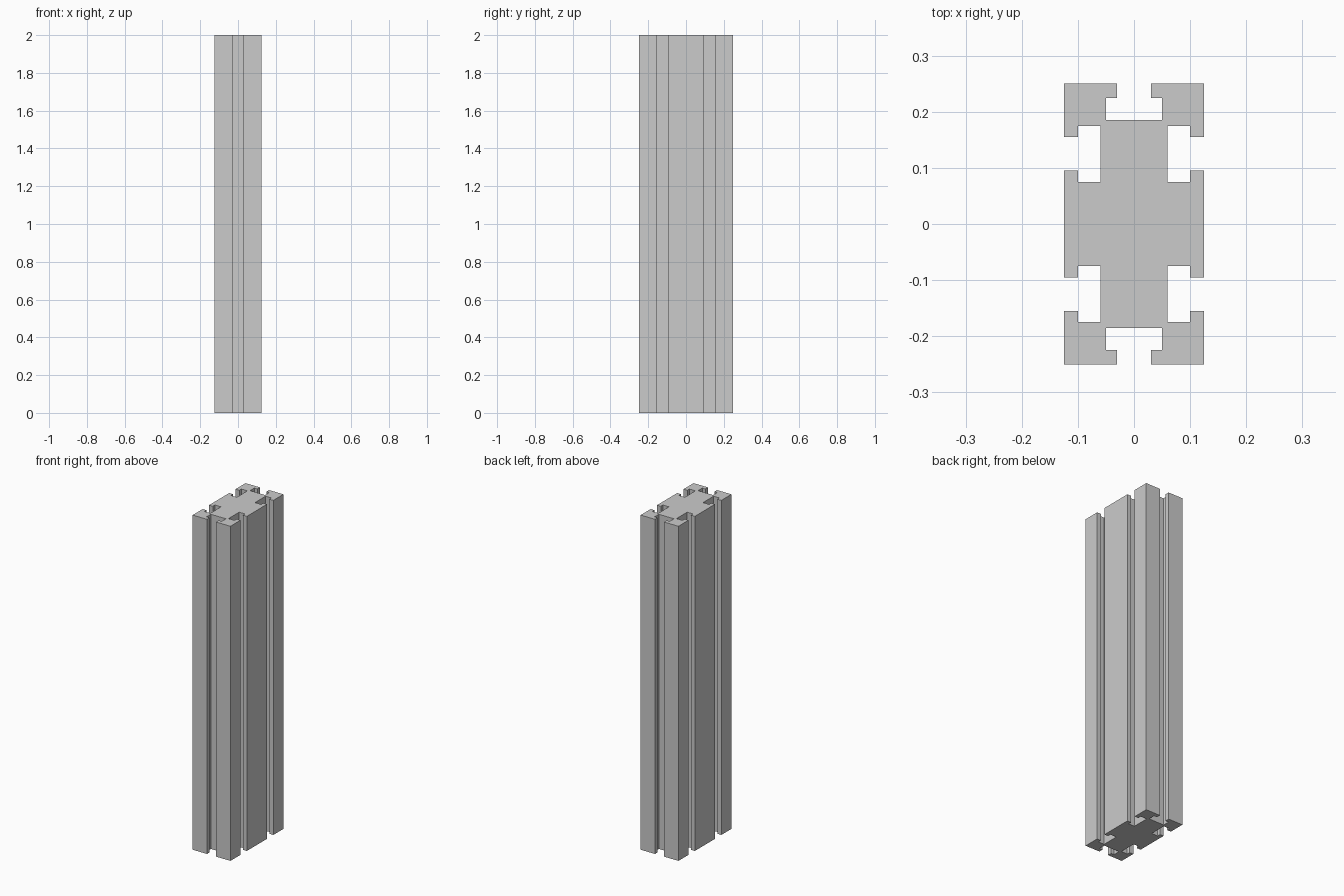
import bpy, bmesh

if "Cube" in bpy.data.objects:
    bpy.data.objects.remove(bpy.data.objects["Cube"])

HEIGHT = 2.0


def slot(opening, inner, face, lip, floor):
    """Half of a T-slot as (along, depth) points, from floor to outer face."""
    return [(inner, floor), (inner, lip), (opening, lip), (opening, face)]


# One quarter of the cross-section: half end slot, corner, whole side slot
end_half = slot(0.03, 0.05, 0.25, 0.225, 0.185)
side_half = slot(0.03, 0.05, 0.125, 0.10, 0.06)
upper = [(d, 0.125 + a) for a, d in reversed(side_half)]
lower = [(d, 0.125 - a) for a, d in side_half]
quarter = end_half + [(0.125, 0.25)] + upper + lower

# Mirror the quarter into a closed outline
half = quarter + [(x, -y) for x, y in reversed(quarter)]
outline = half + [(-x, y) for x, y in reversed(half)]

# Extrude the outline into the slotted bar
bm = bmesh.new()
base = bm.faces.new([bm.verts.new((x, y, 0)) for x, y in outline])
extruded = bmesh.ops.extrude_face_region(bm, geom=[base], use_keep_orig=True)
top_verts = [g for g in extruded["geom"] if isinstance(g, bmesh.types.BMVert)]
bmesh.ops.translate(bm, verts=top_verts, vec=(0, 0, HEIGHT))
bmesh.ops.recalc_face_normals(bm, faces=bm.faces)

mesh = bpy.data.meshes.new("slotted_bar")
bm.to_mesh(mesh)
bm.free()
bpy.context.collection.objects.link(bpy.data.objects.new("slotted_bar", mesh))
